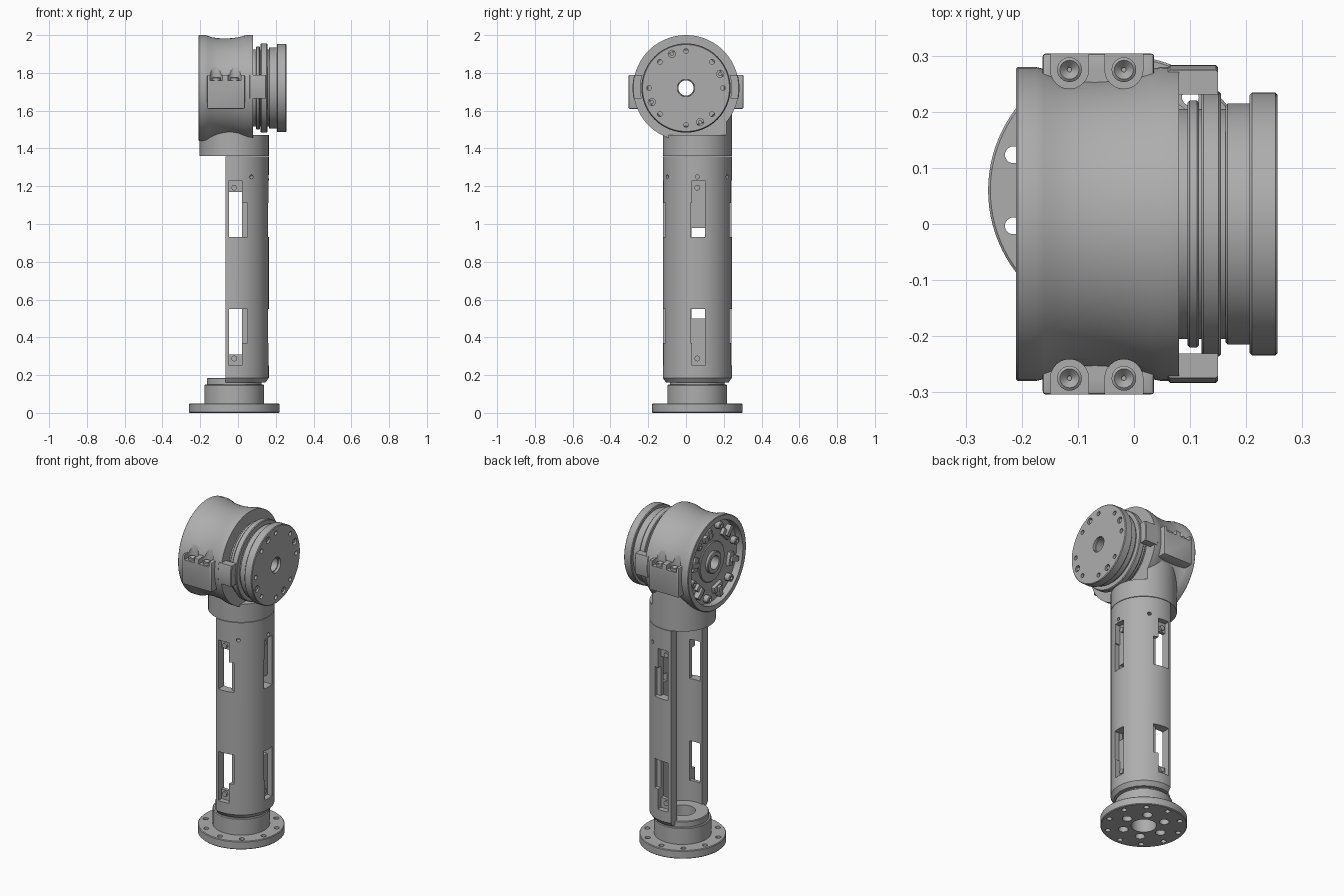
import bpy, bmesh, math
from math import sin, cos, radians
from mathutils import Matrix, Vector

if "Cube" in bpy.data.objects:
    bpy.data.objects.remove(bpy.data.objects["Cube"])

grey = bpy.data.materials.new("machined grey")
grey.use_nodes = True
grey.diffuse_color = (0.42, 0.42, 0.42, 1)
grey.node_tree.nodes["Principled BSDF"].inputs["Base Color"].default_value = grey.diffuse_color

AX, AY = -0.02, 0.06      # column axis
JZ = 1.72                 # joint axis height
COLUMN = Matrix.Translation((AX, AY, 0))
JOINT = Matrix.Translation((0, 0, JZ)) @ Matrix.Rotation(radians(90), 4, 'Y')
parts = []


def finish(name, bm, keep=True):
    bmesh.ops.recalc_face_normals(bm, faces=bm.faces)
    mesh = bpy.data.meshes.new(name)
    bm.to_mesh(mesh)
    bm.free()
    mesh.materials.append(grey)
    ob = bpy.data.objects.new(name, mesh)
    bpy.context.scene.collection.objects.link(ob)
    if keep:
        parts.append(ob)
    return ob


def box(name, lo, hi, keep=True, bevel=0, matrix=Matrix()):
    lo, hi = Vector(lo), Vector(hi)
    bm = bmesh.new()
    bmesh.ops.create_cube(bm, size=1, matrix=matrix @ Matrix.Translation((lo + hi) / 2)
                          @ Matrix.Diagonal((hi - lo).to_4d()))
    if bevel:
        bmesh.ops.bevel(bm, geom=bm.edges[:], offset=bevel, segments=2, affect='EDGES', profile=0.5)
    return finish(name, bm, keep)


def lathe(name, profile, matrix, keep=True, steps=96):
    """Spin a closed (radius, height) profile around the local z axis."""
    bm = bmesh.new()
    rings = []
    for i in range(steps):
        a = math.tau * i / steps
        rings.append([bm.verts.new(matrix @ Vector((r * cos(a), r * sin(a), h))) for r, h in profile])
    n = len(profile)
    for i in range(steps):
        a, b = rings[i], rings[(i + 1) % steps]
        for j in range(n):
            k = (j + 1) % n
            bm.faces.new((a[j], b[j], b[k], a[k]))
    return finish(name, bm, keep)


def tube(name, r_in, r_out, h0, h1, matrix, c=0.004, keep=True):
    return lathe(name, [(r_in, h0), (r_out - c, h0), (r_out, h0 + c),
                        (r_out, h1 - c), (r_out - c, h1), (r_in, h1)], matrix, keep)


def rod(name, r, h0, h1, matrix, keep=False, steps=24):
    bm = bmesh.new()
    bmesh.ops.create_cone(bm, cap_ends=True, segments=steps, radius1=r, radius2=r, depth=h1 - h0,
                          matrix=matrix @ Matrix.Translation((0, 0, (h0 + h1) / 2)))
    return finish(name, bm, keep)


def combine(ob, tool, mode='DIFFERENCE'):
    m = ob.modifiers.new("cut", 'BOOLEAN')
    m.operation, m.object, m.solver = mode, tool, 'EXACT'
    bpy.context.view_layer.objects.active = ob
    bpy.ops.object.modifier_apply(modifier=m.name)
    bpy.data.objects.remove(tool)


def polar(matrix, radius, degrees):
    a = radians(degrees)
    return matrix @ Matrix.Translation((radius * cos(a), radius * sin(a), 0))


# Base flange with its bolt circles, and the neck above it
flange = tube("base_flange", 0.07, 0.24, 0, 0.05, COLUMN)
for i in range(10):
    combine(flange, rod("hole", 0.015, -0.1, 0.1, polar(COLUMN, 0.205, 36 * i + 18)))
for i in range(6):
    combine(flange, rod("hole", 0.027, -0.1, 0.03, polar(COLUMN, 0.12, 60 * i)))
tube("base_neck", 0.07, 0.158, 0.045, 0.15, COLUMN)
tube("column_foot", 0.07, 0.145, 0.145, 0.185, COLUMN)

# Hollow column, open along its -x side
column = lathe("column_shell", [(0.13, 0.16), (0.165, 0.16), (0.183, 0.185),
                                (0.183, 1.357), (0.13, 1.357)], COLUMN)
combine(column, box("open_side", (-0.4, -0.4, 0.1), (-0.065, 0.5, 1.5), False))


def window(lo, hi):
    """Cut one box high up and its mirror image low down."""
    for top in (True, False):
        z0, z1 = (lo[2], hi[2]) if top else (1.48 - hi[2], 1.48 - lo[2])
        combine(column, box("window", (lo[0], lo[1], z0), (hi[0], hi[1], z1), False))


window((0.128, 0.025, 0.93), (0.25, 0.1, 1.11))
window((0.128, 0.032, 1.1), (0.25, 0.1, 1.23))
window((0.03, 0.03, 0.93), (0.25, 0.1, 0.98))
for s in (1, -1):
    def span(x0, x1, z0, z1, d):
        ys = sorted((AY + s * d, AY + s * 0.25))
        window((x0, ys[0], z0), (x1, ys[1], z1))
    span(-0.048, 0.022, 1.1, 1.23, 0.15)
    span(-0.048, 0.05, 0.93, 1.11, 0.15)
    span(-0.048, 0.022, 0.93, 1.17, 0.06)

# Radial screw holes near the top, and screws in the window pockets
for a in (0, 60, -60):
    turn = COLUMN @ Matrix.Rotation(radians(a), 4, 'Z') @ Matrix.Translation((0, 0, 1.25)) \
        @ Matrix.Rotation(radians(90), 4, 'Y')
    combine(column, rod("hole", 0.011, 0.15, 0.25, turn))
for z in (1.192, 0.288):
    for a in (0, 90, -90):
        turn = COLUMN @ Matrix.Rotation(radians(a), 4, 'Z') @ Matrix.Translation((0, 0, z)) \
            @ Matrix.Rotation(radians(90), 4, 'Y')
        rod("pocket_screw", 0.015, 0.135, 0.162, turn, True)

# Collar that carries the joint
collar = rod("collar", 0.183, 1.36, 1.6, COLUMN, True, 96)
combine(collar, box("rotor_clearance", (0.08, -0.4, 1.47), (0.4, 0.5, 1.8), False))
combine(collar, rod("recess_clearance", 0.247, -0.4, -0.168, JOINT, False, 96))

# Joint housing with a waisted outside and a recessed back
housing = lathe("joint_housing", [
    (0.277, -0.21), (0.28, -0.207), (0.28, -0.175), (0.276, -0.16), (0.269, -0.14), (0.264, -0.11),
    (0.262, -0.07), (0.264, -0.03), (0.269, 0.005), (0.276, 0.03), (0.28, 0.05), (0.28, 0.08),
    (0.04, 0.08), (0.04, -0.17), (0.245, -0.17), (0.248, -0.21)], JOINT)

# Clamping lugs with bolt wells, and ears reaching over the rotor
for s, side in ((1, "back"), (-1, "front")):
    ys = sorted((s * 0.2, s * 0.304))
    lug = box(side + "_lug", (-0.163, ys[0], 1.61), (0.036, ys[1], 1.79), bevel=0.006)
    for x in (-0.115, -0.018):
        spot = Matrix.Translation((x, s * 0.275, 0))
        ys = sorted((s * 0.275, s * 0.35))
        for body in (lug, housing):
            combine(body, rod("well", 0.034, 1.76, 1.95, spot))
            combine(body, box("well_mouth", (x - 0.034, ys[0], 1.76), (x + 0.034, ys[1], 1.95), False))
        lathe(side + "_lug_bolt", [(0.004, 1.75), (0.022, 1.75), (0.022, 1.774),
                                   (0.017, 1.778), (0.004, 1.764)], spot, steps=24)
    ys = sorted((s * 0.1, s * 0.4))
    ear = tube(side + "_ear", 0.241, 0.283, 0.06, 0.15, JOINT)
    combine(ear, box("ear_limits", (0, ys[0], 1.665), (0.3, ys[1], 1.79), False), 'INTERSECT')

# Stepped output rotor
tube("rotor_core", 0.04, 0.205, 0.07, 0.24, JOINT)
tube("rotor_seal", 0.04, 0.22, 0.095, 0.116, JOINT)
tube("rotor_ring", 0.04, 0.236, 0.12, 0.155, JOINT)
tube("rotor_drum", 0.04, 0.215, 0.163, 0.21, JOINT)
face = tube("rotor_face", 0.04, 0.234, 0.206, 0.256, JOINT)
combine(face, tube("bore_step", 0.03, 0.046, 0.24, 0.3, JOINT, 0.001, False))
for i in range(8):
    combine(face, rod("hole", 0.013, 0.23, 0.3, polar(JOINT, 0.196, 45 * i)))
for i in range(4):
    spot = polar(JOINT, 0.196, 90 * i + 22.5)
    combine(face, rod("hole", 0.019, 0.235, 0.3, spot))
    rod("rotor_screw", 0.011, 0.23, 0.25, spot, True)

# Fittings inside the back recess
tube("recess_hub", 0.04, 0.065, -0.195, -0.165, JOINT)
tube("recess_step", 0.04, 0.12, -0.178, -0.165, JOINT)
for i in range(6):
    tube("recess_post", 0.009, 0.022, -0.203, -0.165, polar(JOINT, 0.212, 60 * i + 15))
    turn = JOINT @ Matrix.Rotation(radians(60 * i + 45), 4, 'Z')
    box("recess_block", (0.155, -0.04, -0.19), (0.195, 0.04, -0.165), bevel=0.003, matrix=turn)
    box("recess_tab", (0.165, -0.015, -0.203), (0.23, 0.015, -0.165), bevel=0.003, matrix=turn)

# Smooth shading with crisp edges
bpy.ops.object.select_all(action='DESELECT')
for ob in parts:
    ob.select_set(True)
bpy.context.view_layer.objects.active = parts[0]
bpy.ops.object.shade_smooth_by_angle(angle=radians(30))
